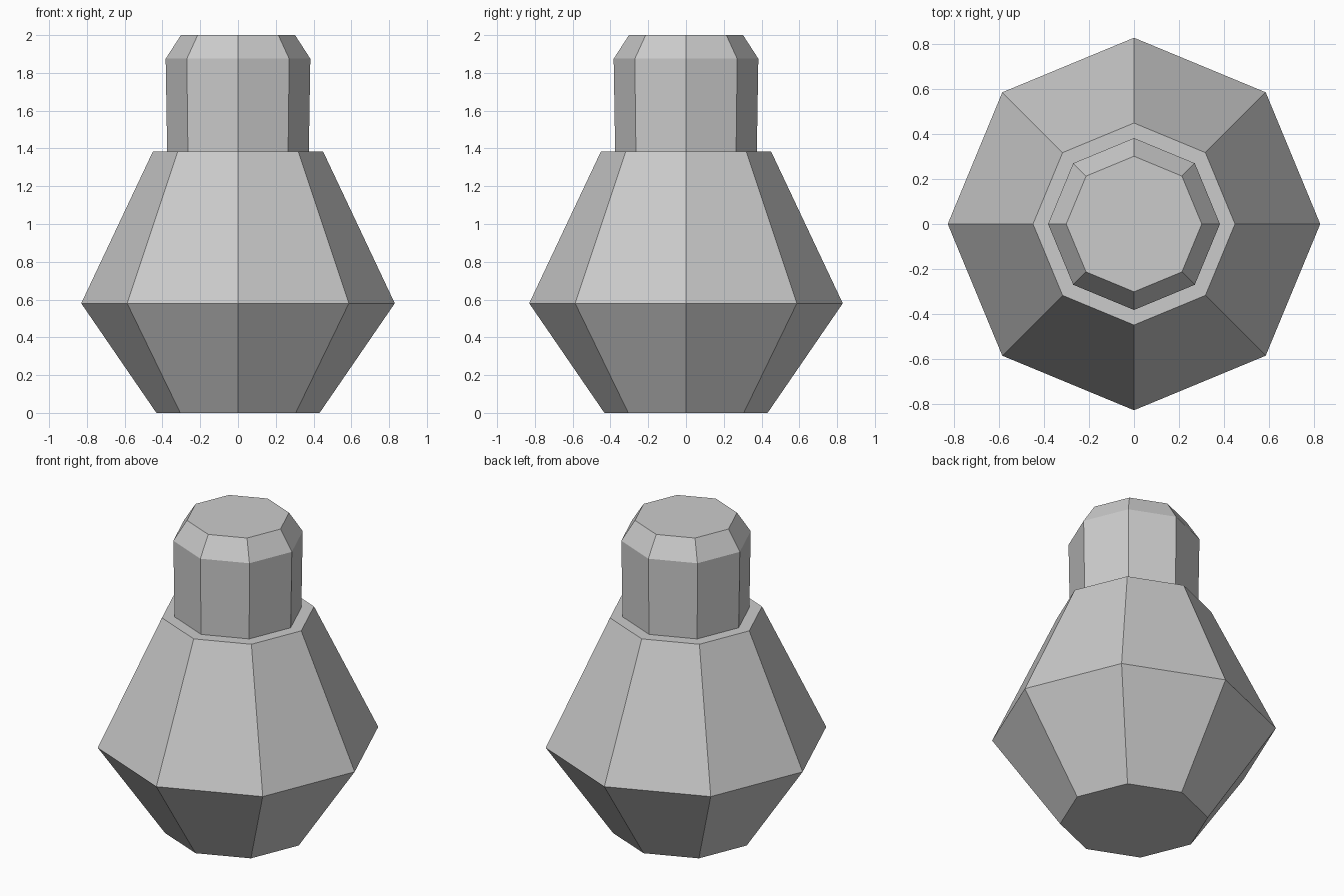
import bpy, bmesh
from math import cos, sin, tau

if "Cube" in bpy.data.objects:
    bpy.data.objects.remove(bpy.data.objects["Cube"])

SIDES = 8

# Profile of the flask as (radius, height), bottom to top
PROFILE = [
    (0.432, 0.0),    # foot
    (0.83, 0.58),    # widest belt
    (0.45, 1.385),   # shoulder edge
    (0.375, 1.385),  # base of neck
    (0.383, 1.875),  # top of neck
    (0.302, 2.0),    # bevelled cap
]


def lathe(name, profile, sides):
    """Closed, flat-shaded faceted solid of revolution."""
    bm = bmesh.new()
    rings = [[bm.verts.new((r * cos(tau * i / sides), r * sin(tau * i / sides), z))
              for i in range(sides)] for r, z in profile]
    for low, high in zip(rings, rings[1:]):
        for i in range(sides):
            j = (i + 1) % sides
            bm.faces.new((low[i], low[j], high[j], high[i]))
    bm.faces.new(rings[0][::-1])
    bm.faces.new(rings[-1])
    bmesh.ops.recalc_face_normals(bm, faces=bm.faces)
    mesh = bpy.data.meshes.new(name)
    bm.to_mesh(mesh)
    bm.free()
    obj = bpy.data.objects.new(name, mesh)
    bpy.context.collection.objects.link(obj)
    return obj


# Flask: body, shoulder, neck and cap in one watertight shell
lathe("stoppered_flask", PROFILE, SIDES)
